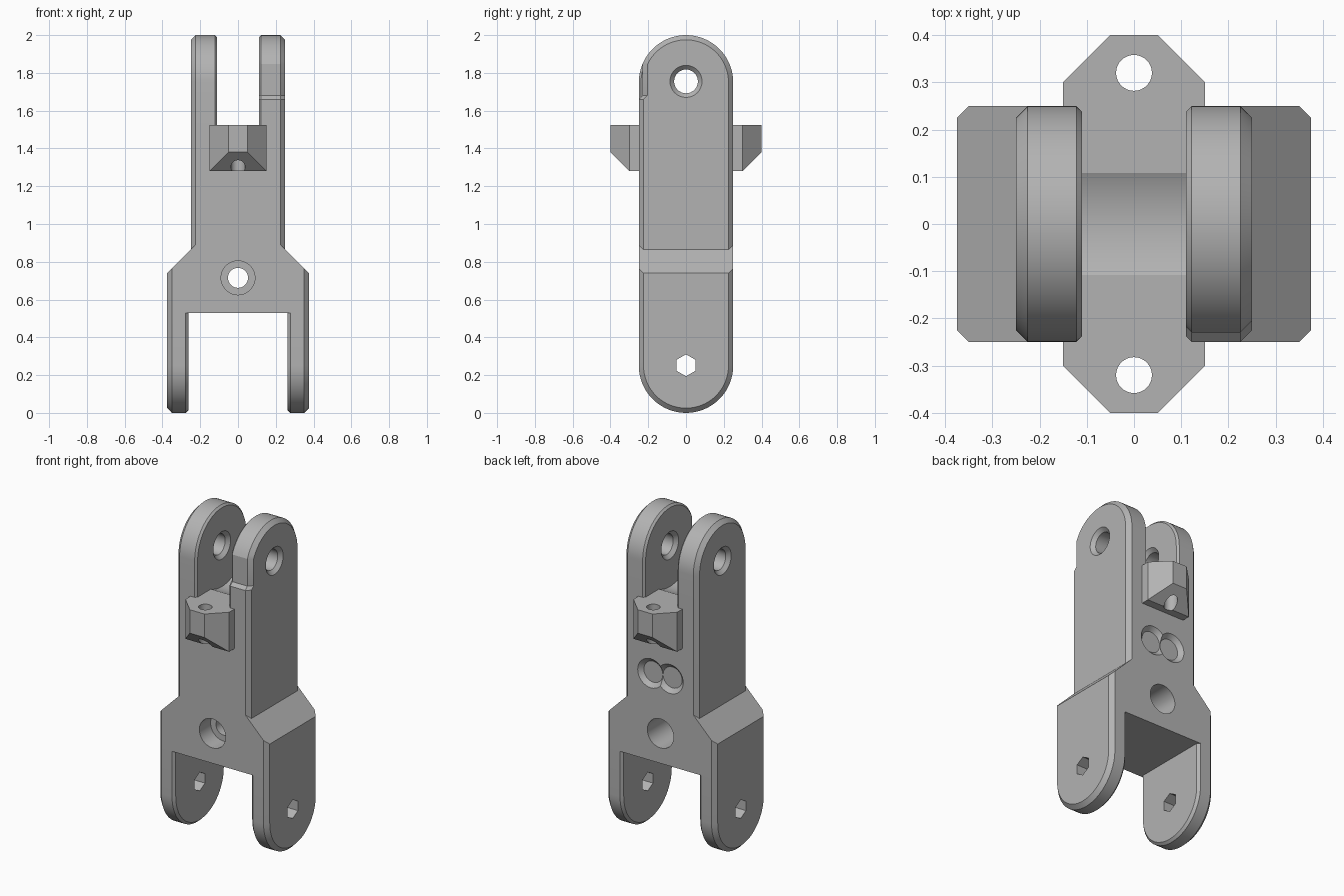
import bpy, bmesh, math
from mathutils import Matrix, Vector

if "Cube" in bpy.data.objects:
    bpy.data.objects.remove(bpy.data.objects["Cube"])

grey = bpy.data.materials.new("plain_grey")
grey.diffuse_color = (0.45, 0.45, 0.45, 1)
grey.use_nodes = True
grey.node_tree.nodes["Principled BSDF"].inputs["Base Color"].default_value = grey.diffuse_color


def finish(bm, name):
    bmesh.ops.recalc_face_normals(bm, faces=bm.faces)
    mesh = bpy.data.meshes.new(name)
    bm.to_mesh(mesh)
    bm.free()
    ob = bpy.data.objects.new(name, mesh)
    ob.data.materials.append(grey)
    bpy.context.collection.objects.link(ob)
    return ob


def loft(name, rings):
    """Closed solid through rings with equal point counts."""
    bm = bmesh.new()
    loops = [[bm.verts.new(p) for p in r] for r in rings]
    n = len(loops[0])
    for a, b in zip(loops, loops[1:]):
        for i in range(n):
            j = (i + 1) % n
            bm.faces.new((a[i], a[j], b[j], b[i]))
    bm.faces.new(loops[0])
    bm.faces.new(loops[-1])
    return finish(bm, name)


def spindle(name, axis, centre, stations, sides=32, turn=0.0):
    """Round or polygonal solid along axis; stations are (position, radius)."""
    rings = []
    for t, r in stations:
        ring = []
        for i in range(sides):
            a = 2 * math.pi * i / sides + turn
            u, v = r * math.cos(a), r * math.sin(a)
            p = {"x": (t, u, v), "y": (u, t, v), "z": (u, v, t)}[axis]
            ring.append(Vector(p) + Vector(centre))
        rings.append(ring)
    return loft(name, rings)


def combine(body, other, operation):
    mod = body.modifiers.new(operation, 'BOOLEAN')
    mod.operation, mod.object, mod.solver = operation, other, 'EXACT'
    bpy.context.view_layer.objects.active = body
    bpy.ops.object.modifier_apply(modifier=mod.name)
    bpy.data.objects.remove(other, do_unlink=True)


SEG = 32


def arm_ring(x, inset, notch):
    """Round-topped outline of an upper arm, optionally relieved at the front."""
    r = 0.25 - inset
    pts = [(r, 0.8)]
    end = math.pi - (math.acos((0.23 - inset) / r) if notch else 0)
    pts += [(r * math.cos(end * i / SEG), 1.75 + r * math.sin(end * i / SEG))
            for i in range(SEG + 1)]
    if notch:
        pts += [(-r + 0.02, 1.68), (-r, 1.66)]
    pts.append((-r, 0.8))
    return [(x, y, z) for y, z in pts]


def leg_ring(x, inset, top):
    """Round-bottomed outline of a lower leg."""
    r = 0.25 - inset
    pts = [(-r, top)]
    pts += [(-r * math.cos(math.pi * i / SEG), 0.25 - r * math.sin(math.pi * i / SEG))
            for i in range(SEG + 1)]
    pts.append((r, top))
    return [(x, y, z) for y, z in pts]


# central block with sloping shoulders
half = [(0.35, 0.53), (0.35, 0.765), (0.225, 0.89), (0.225, 1.525)]
outline = half + [(-x, z) for x, z in reversed(half)]
body = loft("bracket", [[(x, y, z) for x, z in outline] for y in (-0.25, 0.25)])

for s in (-1, 1):
    # upper arm with bevelled rims
    combine(body, loft("upper_arm", [
        arm_ring(s * x, i, s > 0)
        for x, i in ((0.11, 0.012), (0.122, 0), (0.225, 0), (0.25, 0.025))]), 'UNION')
    # lower leg with bevelled rims
    combine(body, loft("lower_leg", [
        leg_ring(s * x, i, top)
        for x, i, top in ((0.262, 0.015, 0.6), (0.277, 0, 0.6),
                          (0.35, 0, 0.765), (0.375, 0.025, 0.74))]), 'UNION')
    # lug with tapered sides and sloping underside
    plan = [(-0.15, 0.2), (-0.15, 0.3), (-0.05, 0.4), (0.05, 0.4), (0.15, 0.3), (0.15, 0.2)]
    lug = loft("lug", [[(x, s * y, z) for x, y in plan] for z in (1.28, 1.525)])
    bm = bmesh.new()
    bm.from_mesh(lug.data)
    cut = bmesh.ops.bisect_plane(bm, geom=bm.verts[:] + bm.edges[:] + bm.faces[:],
                                 dist=1e-5, plane_co=(0, s * 0.3, 1.28),
                                 plane_no=(0, s, -1), clear_outer=True)
    rim = [e for e in bm.edges if e.is_boundary]
    if rim:
        bmesh.ops.holes_fill(bm, edges=rim, sides=0)
    bmesh.ops.recalc_face_normals(bm, faces=bm.faces)
    bm.to_mesh(lug.data)
    bm.free()
    combine(body, lug, 'UNION')

# curved clearance between the arms
combine(body, spindle("saddle_cut", "x", (0, 0, 1.75),
                      [(-0.11, 0.25), (0.11, 0.25)], 64), 'DIFFERENCE')

for s in (-1, 1):
    # vertical lug hole
    combine(body, spindle("lug_hole", "z", (0, s * 0.32, 0),
                          [(1.2, 0.038), (1.6, 0.038)]), 'DIFFERENCE')
    # countersunk pivot hole
    combine(body, spindle("pivot_hole", "x", (0, 0, 1.755), [
        (s * 0.09, 0.105), (s * 0.132, 0.063), (s * 0.228, 0.063), (s * 0.27, 0.105)]),
        'DIFFERENCE')
    # hexagonal leg hole
    combine(body, spindle("hex_hole", "x", (0, 0, 0.252),
                          [(s * 0.2, 0.058), (s * 0.45, 0.058)], 6, math.pi / 6), 'DIFFERENCE')
    # shallow tapered recess on the back
    combine(body, spindle("back_recess", "y", (s * 0.066, 0, 1.07),
                          [(0.225, 0.065), (0.25, 0.09), (0.3, 0.09)]), 'DIFFERENCE')

# stepped cross hole
combine(body, spindle("cross_hole", "y", (0, 0, 0.715), [
    (-0.3, 0.09), (-0.14, 0.09), (-0.14, 0.053), (0.0, 0.053), (0.0, 0.09), (0.3, 0.09)]),
    'DIFFERENCE')

bpy.ops.object.select_all(action='DESELECT')
body.select_set(True)
bpy.context.view_layer.objects.active = body
bpy.ops.object.shade_smooth_by_angle(angle=math.radians(25))
